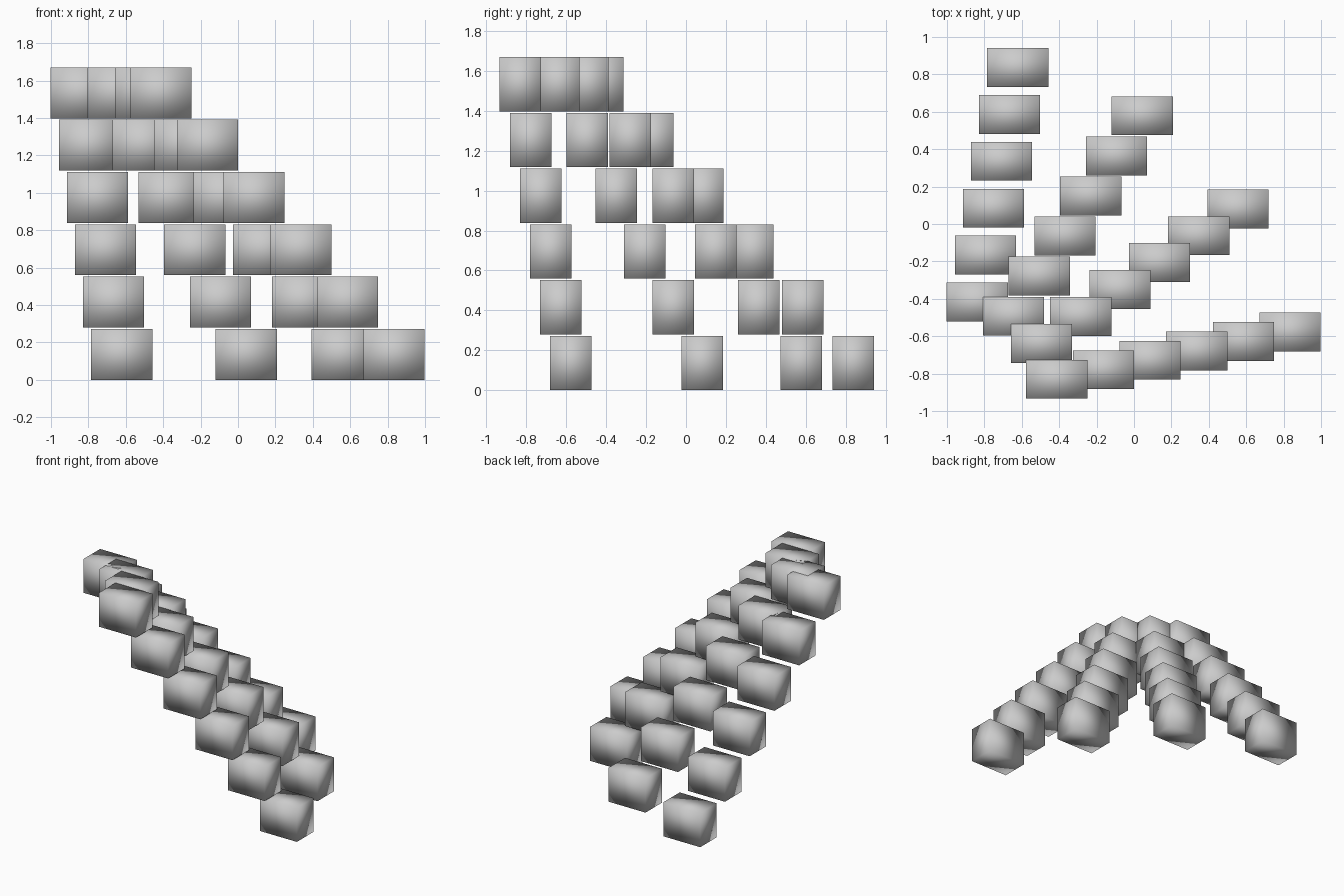
import bpy
from math import sin, cos

if "Cube" in bpy.data.objects:
    bpy.data.objects.remove(bpy.data.objects["Cube"])

# Fan-shaped terrace: seat blocks on arcs around one corner, higher toward it
CENTRE = (-0.927, -0.934)
SIZE = (0.327, 0.208, 0.272)
ROWS, STEP_R, STEP_Z = 6, 0.2547, 0.2796
OUTER_R = 1.7975
ANGLES = (0.2, 0.6, 1.0, 1.4)


def block(name, x, y, z):
    bpy.ops.mesh.primitive_cube_add(size=1, location=(x, y, z))
    ob = bpy.context.object
    ob.name = name
    ob.scale = SIZE
    bpy.ops.object.transform_apply(location=False, rotation=False, scale=True)
    bpy.ops.object.shade_smooth()  # original blocks share smooth corner normals


for row in range(ROWS):
    r = OUTER_R - row * STEP_R
    z = SIZE[2] / 2 + row * STEP_Z
    for col, a in enumerate(ANGLES):
        block(f"step_block_{row + 1}_{col + 1}",
              CENTRE[0] + r * cos(a), CENTRE[1] + r * sin(a), z)
